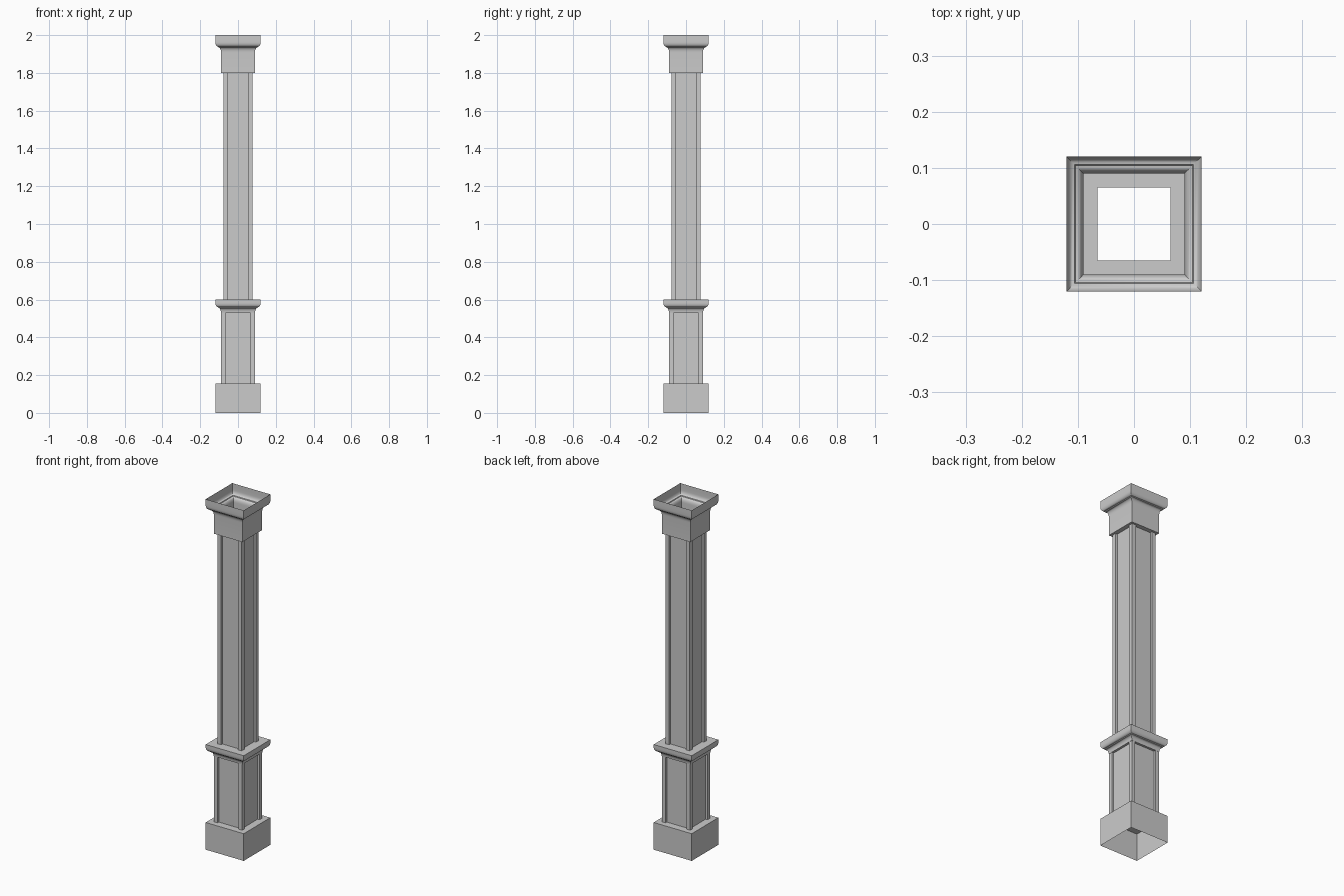
import bpy, math

if "Cube" in bpy.data.objects:
    bpy.data.objects.remove(bpy.data.objects["Cube"])


def make_object(name, verts, faces, smooth=False):
    mesh = bpy.data.meshes.new(name)
    mesh.from_pydata(verts, [], faces)
    mesh.update()
    obj = bpy.data.objects.new(name, mesh)
    bpy.context.collection.objects.link(obj)
    if smooth:
        bpy.ops.object.select_all(action='DESELECT')
        obj.select_set(True)
        bpy.context.view_layer.objects.active = obj
        bpy.ops.object.shade_smooth_by_angle(angle=math.radians(40))
    return obj


def stack_rings(name, rings, smooth=False):
    """Skin a list of equal-length rings, leaving both ends open."""
    n = len(rings[0])
    verts = [p for ring in rings for p in ring]
    faces = [(k * n + i, k * n + (i + 1) % n, (k + 1) * n + (i + 1) % n, (k + 1) * n + i)
             for k in range(len(rings) - 1) for i in range(n)]
    return make_object(name, verts, faces, smooth)


def square_sweep(name, profile, smooth=False):
    """Sweep a (half width, height) profile around a square."""
    rings = [[(-r, -r, z), (r, -r, z), (r, r, z), (-r, r, z)] for r, z in profile]
    return stack_rings(name, rings, smooth)


def panelled_shaft(name, half, panel, depth, z0, z1):
    """Square tube with a recessed panel down each face."""
    side = [(-half, -half), (-panel, -half), (-panel, -half + depth),
            (panel, -half + depth), (panel, -half)]
    outline = []
    for k in range(4):
        for x, y in side:
            for _ in range(k):
                x, y = -y, x
            outline.append((x, y))
    return stack_rings(name, [[(x, y, z) for x, y in outline] for z in (z0, z1)])


HOLE = 0.065


def cornice(z):
    """Cove, small step and ogee rising 0.07 above z."""
    cove = [(0.090 + 0.014 * (1 - math.cos(t * math.pi / 10)),
             z + 0.026 * math.sin(t * math.pi / 10)) for t in range(6)]
    ogee = [(0.106 + 0.014 * math.sin(t * math.pi / 10),
             z + 0.030 + 0.022 * (1 - math.cos(t * math.pi / 10))) for t in range(6)]
    return cove + ogee + [(0.12, z + 0.07)]


# Plinth, open underneath with a ledge on top
square_sweep("plinth", [(0.12, 0), (0.12, 0.155), (HOLE, 0.155)])

# Pedestal and shaft with recessed panels
panelled_shaft("pedestal", 0.089, 0.067, 0.012, 0.155, 0.53)
panelled_shaft("shaft", 0.077, 0.053, 0.012, 0.60, 1.80)

# Moulding between pedestal and shaft
square_sweep("pedestal_moulding", [(0.077, 0.53)] + cornice(0.53) + [(HOLE, 0.60)], True)

# Capital, open at the top like a funnel
square_sweep("capital", [(HOLE, 1.80), (0.09, 1.80)] + [(r, z) for r, z in cornice(1.91)]
             + [(0.12, 2.0)], True)
